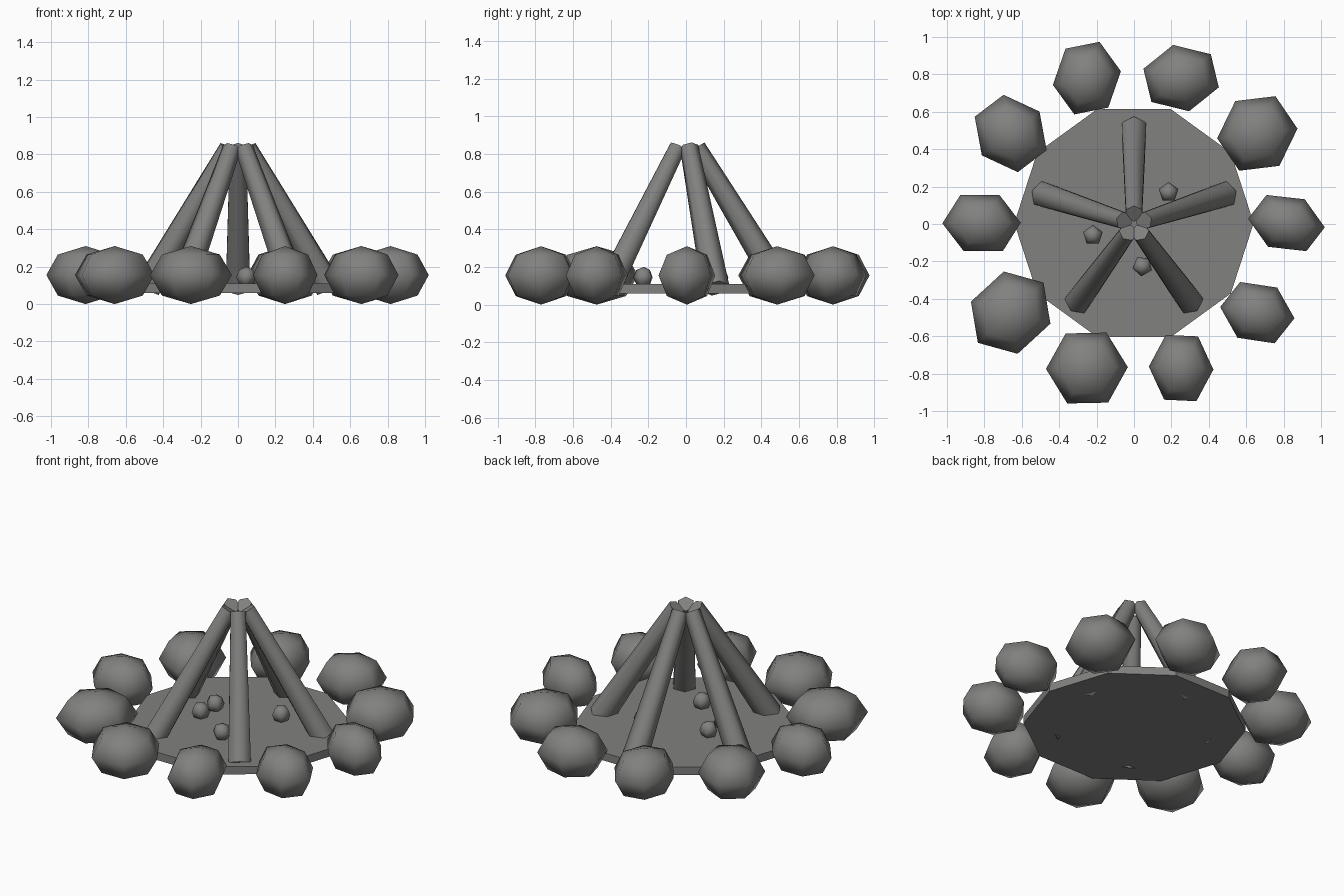
import bpy, math
from math import cos, sin, radians
from mathutils import Matrix, Vector

cube = bpy.data.objects.get("Cube")
if cube:
    bpy.data.objects.remove(cube, do_unlink=True)

# One plain grey for everything
grey = bpy.data.materials.new("stone_grey")
grey.use_nodes = True
colour = (0.22, 0.22, 0.215, 1)
grey.diffuse_color = colour
grey.node_tree.nodes["Principled BSDF"].inputs["Base Color"].default_value = colour


def finish(name, matrix, smooth_angle=None):
    ob = bpy.context.object
    ob.name = name
    ob.data.transform(matrix)
    ob.data.materials.append(grey)
    if smooth_angle:
        bpy.ops.object.shade_smooth_by_angle(angle=radians(smooth_angle))
    return ob


def ball(name, sides, matrix):
    bpy.ops.mesh.primitive_uv_sphere_add(segments=sides, ring_count=4, radius=1)
    finish(name, matrix, 80)


# Ten-sided ground slab
bpy.ops.mesh.primitive_cylinder_add(vertices=10, radius=0.64, depth=0.05)
finish("ground_slab", Matrix.Translation((0, 0.005, 0.085)) @ Matrix.Rotation(radians(18), 4, 'Z'))

# Five tapered logs leaning together
foot, tip = Vector((0.51, 0, 0.087)), Vector((0.055, 0, 0.835))
lean = (tip - foot).to_track_quat('Z', 'Y').to_matrix().to_4x4()
for i in range(5):
    bpy.ops.mesh.primitive_cone_add(vertices=6, radius1=0.075, radius2=0.05, depth=(tip - foot).length)
    turn = Matrix.Rotation(radians(18 + 72 * i), 4, 'Z')
    flat_out = Matrix.Rotation(radians(0), 4, 'Z')
    finish(f"log_{i + 1}", turn @ Matrix.Translation((foot + tip) / 2) @ lean @ flat_out, 65)

# Ring of six-sided stones, each given by two neighbouring corner offsets
corners = [
    (.18, -.1, .175, .06), (.192, -.085, .18, .13), (.208, .045, .067, .176),
    (.171, -.07, .144, .133), (.2, .016, .067, .187), (.187, -.085, .176, .088),
    (.224, .059, .08, .22), (.192, -.104, .187, .112), (.147, -.107, .152, .093),
    (.168, -.112, .176, .06)]
for i, (ax, ay, bx, by) in enumerate(corners):
    a, b = Vector((ax, ay)), Vector((bx, by))
    side = (b - a / 2) / sin(radians(60))
    t = radians(36 * i)
    ball(f"ring_stone_{i + 1}", 6, Matrix((
        (a.x, side.x, 0, 0.815 * cos(t)),
        (a.y, side.y, 0, 0.815 * sin(t) + 0.005),
        (0, 0, 0.155, 0.155), (0, 0, 0, 1))))

# Small pebbles on the slab
for i, (x, y, turn) in enumerate([(.185, .17, 0), (-.22, -.06, 0), (.045, -.225, 30), (-.21, .07, 20)]):
    ball(f"pebble_{i + 1}", 5, Matrix.Translation((x, y, 0.145))
         @ Matrix.Rotation(radians(turn), 4, 'Z') @ Matrix.Scale(0.055, 4))
